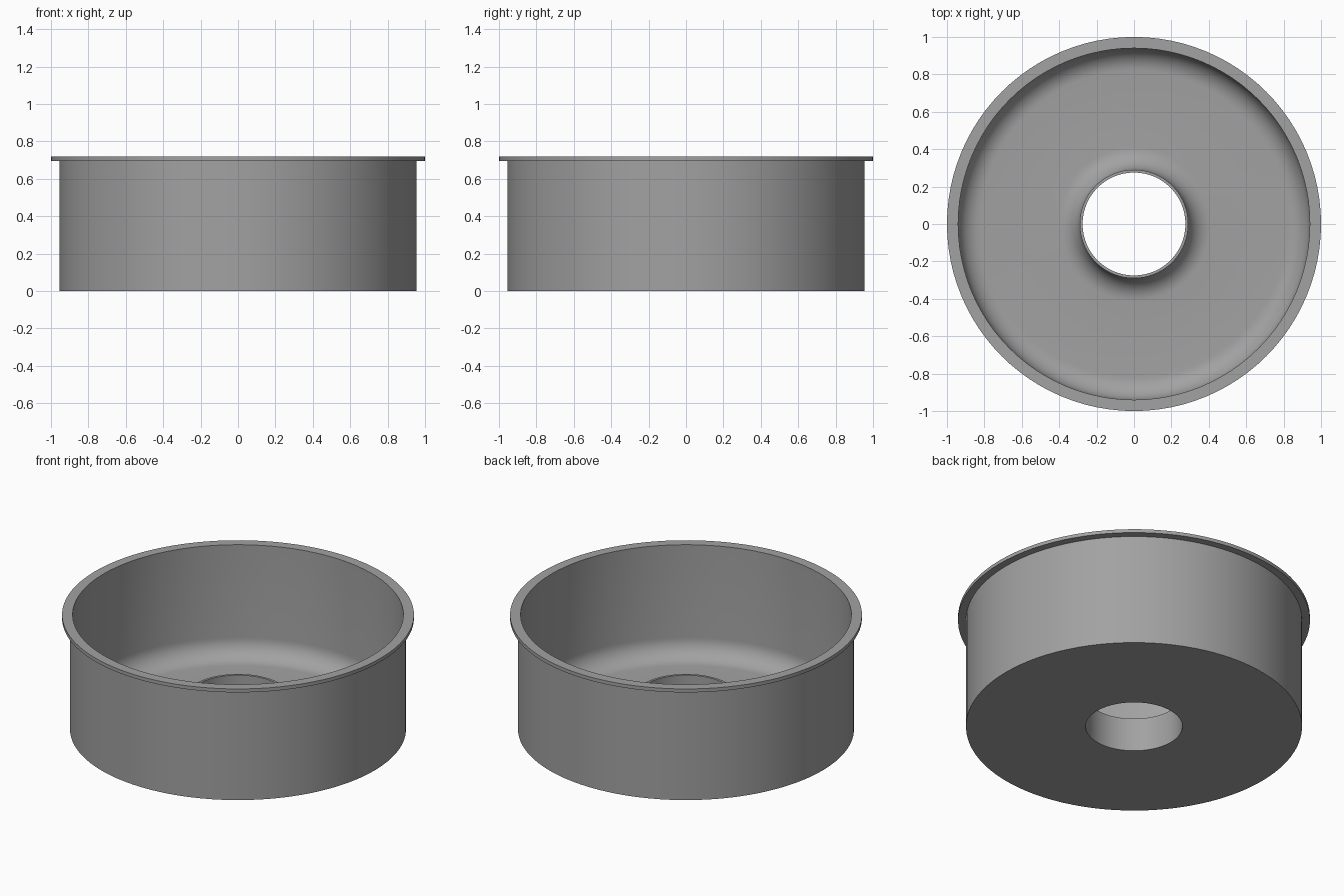
import bpy, bmesh, math

if "Cube" in bpy.data.objects:
    bpy.data.objects.remove(bpy.data.objects["Cube"])

SEGMENTS = 96
FILLET = 0.12     # floor-to-wall and floor-to-collar rounding
FLOOR = 0.016
WALL_IN, WALL_OUT = 0.94, 0.955
HOLE, COLLAR = 0.275, 0.29
COLLAR_TOP, RIM_LOW, RIM_TOP = 0.21, 0.696, 0.718


def arc(cx, cz, r, start, end, steps=10):
    """Points of a circular arc in the radius/height plane, in degrees."""
    angles = [math.radians(start + (end - start) * i / steps) for i in range(steps + 1)]
    return [(cx + r * math.cos(a), cz + r * math.sin(a)) for a in angles]


def revolve(name, profile, material):
    """Spin a closed profile of (radius, height) points around z."""
    bm = bmesh.new()
    rings = []
    for i in range(SEGMENTS):
        a = 2 * math.pi * i / SEGMENTS
        rings.append([bm.verts.new((r * math.cos(a), r * math.sin(a), z)) for r, z in profile])
    n = len(profile)
    for i in range(SEGMENTS):
        here, after = rings[i], rings[(i + 1) % SEGMENTS]
        for j in range(n):
            k = (j + 1) % n
            bm.faces.new((here[j], after[j], after[k], here[k]))
    bmesh.ops.recalc_face_normals(bm, faces=bm.faces)
    mesh = bpy.data.meshes.new(name)
    bm.to_mesh(mesh)
    bm.free()
    mesh.materials.append(material)
    obj = bpy.data.objects.new(name, mesh)
    bpy.context.collection.objects.link(obj)
    bpy.context.view_layer.objects.active = obj
    obj.select_set(True)
    bpy.ops.object.shade_smooth_by_angle(angle=math.radians(30))
    return obj


grey = bpy.data.materials.new("metal grey")
grey.diffuse_color = (0.36, 0.36, 0.36, 1)
grey.use_nodes = True
grey.node_tree.nodes["Principled BSDF"].inputs["Base Color"].default_value = grey.diffuse_color

# Flat underside, outer wall and flanged rim
profile = [(HOLE, 0), (WALL_OUT, 0), (WALL_OUT, RIM_LOW), (1, RIM_LOW), (1, RIM_TOP), (WALL_IN, RIM_TOP)]
# Inner wall rounding into the floor
profile += arc(WALL_IN - FILLET, FLOOR + FILLET, FILLET, 0, -90)
# Floor rounding up into the central collar
profile += arc(COLLAR + FILLET, FLOOR + FILLET, FILLET, 270, 180)
# Collar top around the through hole
profile += [(COLLAR, COLLAR_TOP), (HOLE, COLLAR_TOP)]
revolve("round_pan", profile, grey)
